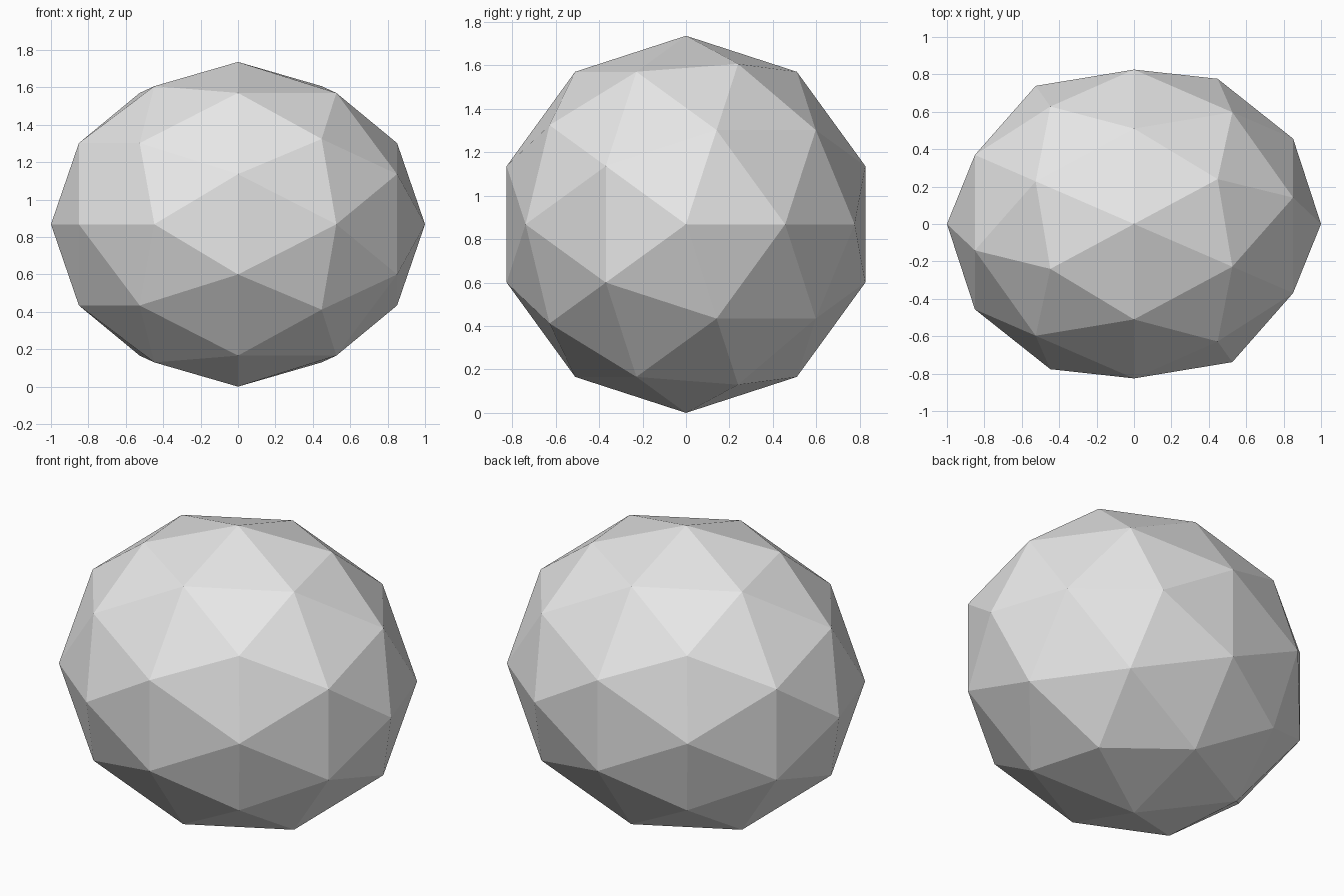
import bpy
import bmesh
from mathutils import Matrix, Vector

cube = bpy.data.objects.get("Cube")
if cube:
    bpy.data.objects.remove(cube, do_unlink=True)

RADIUS = 0.868  # cross-section radius around the long x axis

# Plain grey surface
grey = bpy.data.materials.new("light_grey")
grey.use_nodes = True
color = (0.8, 0.8, 0.8, 1)
grey.diffuse_color = color
grey.node_tree.nodes["Principled BSDF"].inputs["Base Color"].default_value = color

# Faceted boulder: icosphere with its pole turned onto x, then stretched
bm = bmesh.new()
bmesh.ops.create_icosphere(bm, subdivisions=2, radius=1)
turn = Matrix(((0, 0, 1), (1, 0, 0), (0, 1, 0))).to_4x4()
stretch = Matrix.Diagonal((1, RADIUS, RADIUS, 1))
bm.transform(stretch @ turn)
bmesh.ops.translate(bm, verts=bm.verts, vec=Vector((0, 0, RADIUS)))
for face in bm.faces:
    face.smooth = False

mesh = bpy.data.meshes.new("faceted_boulder")
bm.to_mesh(mesh)
bm.free()
mesh.materials.append(grey)
boulder = bpy.data.objects.new("faceted_boulder", mesh)
bpy.context.collection.objects.link(boulder)
